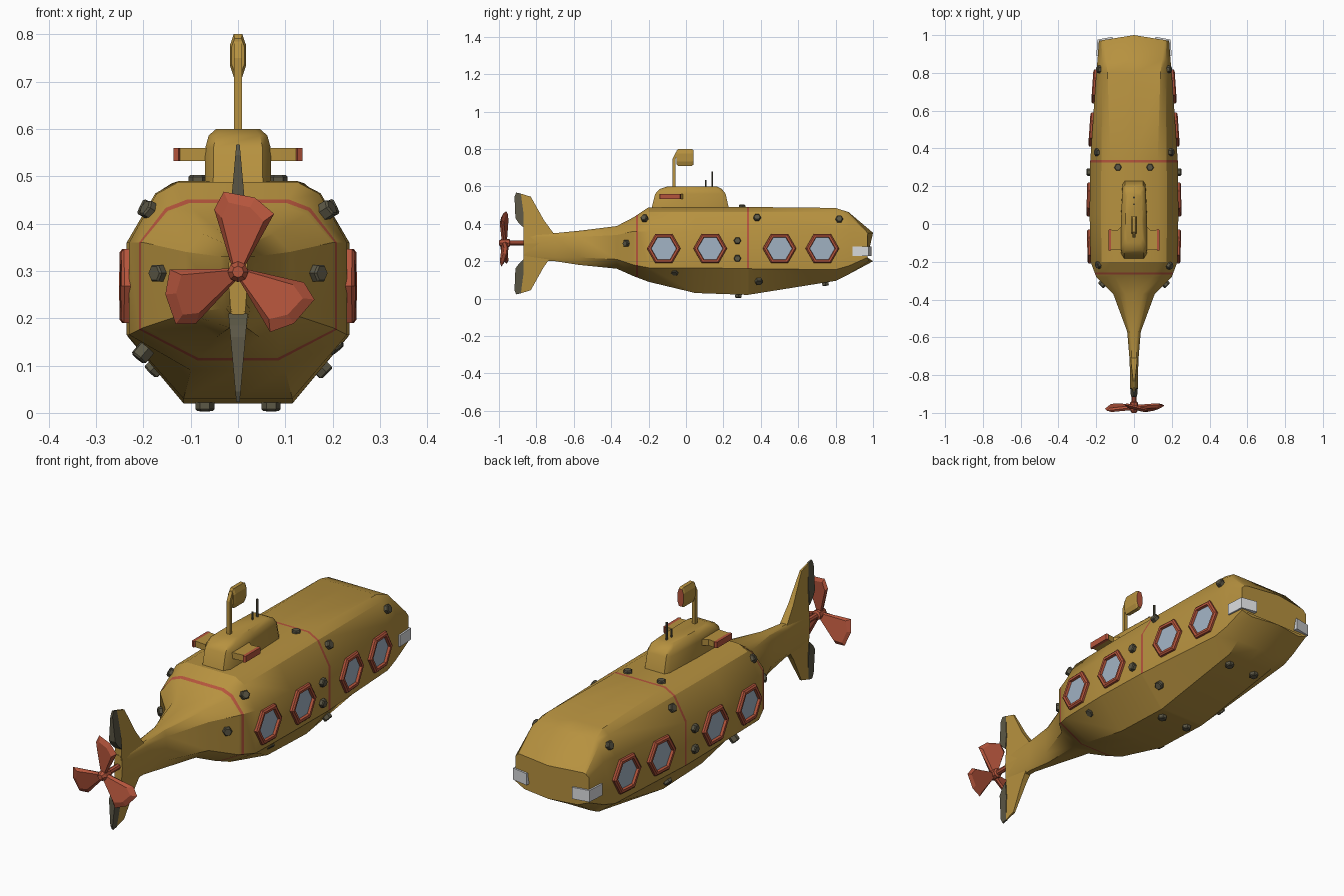
import bpy, bmesh, math
from mathutils import Vector
from mathutils.bvhtree import BVHTree

if "Cube" in bpy.data.objects:
    bpy.data.objects.remove(bpy.data.objects["Cube"])


def mat(name, rgb):
    m = bpy.data.materials.new(name)
    m.diffuse_color = (*rgb, 1)
    m.use_nodes = True
    m.node_tree.nodes["Principled BSDF"].inputs["Base Color"].default_value = m.diffuse_color
    return m


YELLOW = mat("mustard_paint", (0.47, 0.285, 0.05))
RED = mat("brick_red", (0.46, 0.09, 0.045))
DARK = mat("dark_metal", (0.105, 0.095, 0.06))
GLASS = mat("pale_glass", (0.36, 0.45, 0.55))
WHITE = mat("lamp_white", (0.7, 0.71, 0.73))


def loft(name, rings, mats, rule=None, smooth=None):
    """Skin a list of rings; rule(segment, centre) picks the material, caps are -1 and last."""
    bm = bmesh.new()
    vs = [[bm.verts.new(p) for p in r] for r in rings]
    n = len(rings[0])
    faces = [(-1, bm.faces.new(vs[0][::-1])), (len(rings) - 1, bm.faces.new(vs[-1]))]
    for i in range(len(rings) - 1):
        for k in range(n):
            j = (k + 1) % n
            faces.append((i, bm.faces.new((vs[i][k], vs[i][j], vs[i + 1][j], vs[i + 1][k]))))
    for i, f in faces:
        f.material_index = rule(i, f.calc_center_median()) if rule else 0
    bmesh.ops.recalc_face_normals(bm, faces=bm.faces)
    me = bpy.data.meshes.new(name)
    bm.to_mesh(me)
    bm.free()
    for m in mats:
        me.materials.append(m)
    ob = bpy.data.objects.new(name, me)
    bpy.context.collection.objects.link(ob)
    if smooth:
        bpy.ops.object.select_all(action='DESELECT')
        ob.select_set(True)
        bpy.context.view_layer.objects.active = ob
        bpy.ops.object.shade_smooth_by_angle(angle=math.radians(smooth))
    return ob


def hexring(c, n, r, h, sides=6):
    """Regular ring around axis n, lifted h along it."""
    up = Vector((0, 0, 1)) if abs(n.z) < 0.9 else Vector((0, 1, 0))
    u = up.cross(n).normalized()
    v = n.cross(u)
    return [c + n * h + (u * math.cos(a) + v * math.sin(a)) * r
            for a in (math.tau * k / sides for k in range(sides))]


# Hull: y, top half width, half width, bottom half width, z of top, shoulder, chine, bottom
rows = [(-0.87, .010, .017, .010, .35, .33, .23, .20),
        (-0.70, .012, .025, .012, .35, .33, .22, .20),
        (-0.57, .016, .036, .018, .363, .33, .22, .18),
        (-0.37, .045, .110, .045, .388, .34, .21, .16),
        (-0.28, .100, .200, .080, .435, .36, .18, .12),
        (-0.20, .125, .230, .100, .488, .36, .165, .09),
        (0.05, .125, .235, .115, .49, .36, .165, .03),
        (0.33, .125, .232, .115, .49, .36, .16, .02),
        (0.80, .140, .200, .115, .485, .37, .155, .095),
        (0.87, .150, .193, .125, .462, .37, .175, .13),
        (0.97, .160, .186, .135, .352, .335, .22, .20)]
STRIPES = (-0.262, 0.332)
for s in STRIPES:                       # extra rings so the red seams are real faces
    for y in (s - .006, s + .006):
        i = next(k for k in range(len(rows)) if rows[k][0] > y)
        a, b = rows[i - 1], rows[i]
        t = (y - a[0]) / (b[0] - a[0])
        rows.insert(i, tuple(p + (q - p) * t for p, q in zip(a, b)))


def section(y, wt, w, wb, zt, zu, zl, zb):
    half = [(wt, zt), (wt + .45 * (w - wt), zt - .2 * (zt - zu)), (w, zu), (w, zl), (wb, zb)]
    pts = [(0, zt)] + half + [(0, zb)] + [(-x, z) for x, z in half[::-1]]
    return [(x, y + (.03 * (1 - abs(x) / .186) if y > .95 else 0), z) for x, z in pts]


hull = loft("hull", [section(*r) for r in rows], [YELLOW, RED],
            lambda i, c: int(any(abs(c.y - s) < .004 for s in STRIPES) and c.z > .1), 30)
bvh = BVHTree.FromPolygons([v.co for v in hull.data.vertices],
                           [p.vertices[:] for p in hull.data.polygons])

# Tail fins and rudders, mirrored about the shaft height
MID = .295


def fin(name, pts, m, sign, t0):
    def side(s):
        return [(s * (t0 * (1 - (z - MID) / .29) + .002), y, MID + sign * (z - MID)) for y, z in pts]
    loft(name, [side(-1), side(1)], [m])


for sign, tag in ((1, "upper"), (-1, "lower")):
    fin(tag + "_tail_fin", [(-.68, MID), (-.71, .352), (-.76, .42), (-.83, .545), (-.885, .562),
                            (-.868, .45), (-.868, MID)], YELLOW, sign, .019)
    fin(tag + "_rudder", [(-.868, .38), (-.868, .45), (-.883, .562), (-.908, .567), (-.917, .545),
                          (-.912, .43), (-.895, .405)], DARK, sign, .026)

# Propeller
SHAFT = Vector((0, -.86, .298))
FWD = Vector((0, -1, 0))
loft("propeller_shaft", [hexring(SHAFT, FWD, r, h, 8) for r, h in
                         ((.013, 0), (.013, .08), (.022, .085), (.022, .125), (.012, .14))], [RED])
blade = [(.012, .014), (.13, .055), (.168, .036), (.158, -.03), (.125, -.072), (.012, -.014)]
for k in range(3):
    a = math.radians(88 + 120 * k)

    def blade_side(d, shrink):
        out = []
        for r, t in blade:
            t *= shrink
            r = r * (1 if r < .05 else shrink ** .4)
            out.append((r * math.cos(a) - t * math.sin(a), -.97 + .25 * t + d,
                        SHAFT.z + r * math.sin(a) + t * math.cos(a)))
        return out
    loft(f"propeller_blade_{k + 1}", [blade_side(-.013, .7), blade_side(0, 1), blade_side(.010, .8)], [RED])


# Conning tower
def tower_ring(z, y0, y1, w):
    half = [(w * .75, y0), (w, y0 + .03), (w, .02), (w * .88, y1 - .02), (w * .7, y1)]
    return [(x, y, z) for x, y in half] + [(-x, y, z) for x, y in half[::-1]]


loft("conning_tower", [tower_ring(.47, -.187, .232, .07), tower_ring(.56, -.165, .212, .069),
                       tower_ring(.586, -.14, .192, .062), tower_ring(.60, -.10, .165, .046)],
     [YELLOW], None, 35)

# Side planes with red tips, portholes and nose lamps on both sides
for s, tag in ((1, "right"), (-1, "left")):
    rings = [[(s * x, y, z) for y, z in ((y0, .532), (y1, .532), (y1, .56), (y0, .56))]
             for x, y0, y1 in ((.05, -.14, .0), (.09, -.138, -.034), (.122, -.135, -.03),
                               (.126, -.143, -.026), (.136, -.138, -.032))]
    loft(tag + "_tower_plane", rings, [YELLOW, RED], lambda i, c: int(i >= 2))

    for k, y in enumerate((-.12, .13, .505, .735)):
        c, n, _, _ = bvh.find_nearest(Vector((s * .3, y, .268)))
        rings = [hexring(c, n, r, h) for r, h in
                 ((.09, -.015), (.09, .010), (.082, .016), (.070, .015), (.067, .004))]
        loft(f"{tag}_porthole_{k + 1}", rings, [RED, GLASS], lambda i, c: int(i == 4))

    lamp = [(.199, .89), (.194, .976), (.115, .991), (.115, .96), (.17, .95), (.17, .89)]
    loft(tag + "_nose_lamp", [[(s * x, y, z) for x, y in lamp] for z in (.227, .28)], [WHITE])

    # Hexagonal bolts snapped to the hull surface
    for k, p in enumerate([(.17, -.32, .295), (.20, -.225, .435), (.22, -.06, .11), (.25, .275, .31),
                           (.25, .275, .215), (.21, .38, .44), (.20, .39, .075), (.20, .82, .43),
                           (.07, .75, .05), (.07, .28, 0), (.085, .30, .51)]):
        c, n, _, _ = bvh.find_nearest(Vector((s * p[0], p[1], p[2])))
        h = .012 if p[2] > .5 else .018
        loft(f"{tag}_bolt_{k + 1}", [hexring(c, n, r, d) for r, d in
                                     ((.02, -.012), (.02, h - .004), (.016, h))], [DARK])

# Periscope
UP = Vector((0, 0, 1))
loft("periscope_mast", [[(x, y + dy, z) for x, y in ((-.008, -.008), (.008, -.008), (.008, .008), (-.008, .008))]
                        for dy, z in ((-.063, .59), (-.063, .75), (-.045, .785))], [YELLOW])


def head_ring(y, k):
    pts = ((-.009, -.045), (.009, -.045), (.017, -.022), (.017, .022), (.009, .045), (-.009, .045),
           (-.017, .022), (-.017, -.022))
    return [(x * k, y, .755 + z * k) for x, z in pts]


loft("periscope_head", [head_ring(-.052, .8), head_ring(-.042, 1), head_ring(.030, 1), head_ring(.040, .88)],
     [YELLOW, RED], lambda i, c: int(i == 3))

# Antennas
for k, (y, top) in enumerate(((.14, .68), (.105, .635))):
    loft(f"antenna_{k + 1}", [hexring(Vector((0, y, 0)), UP, .005, z) for z in (.585, top)], [DARK])
